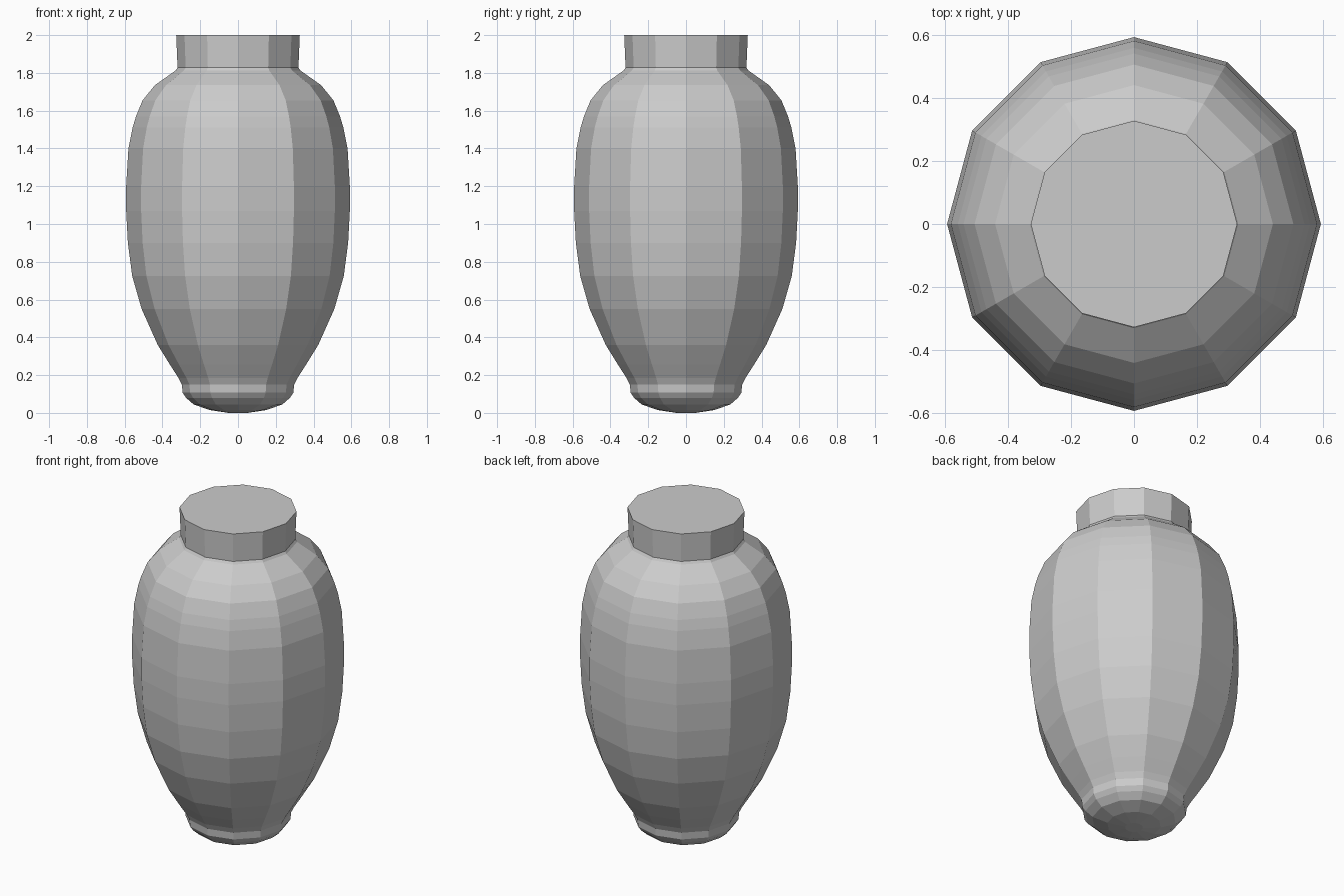
import bpy, bmesh
from math import cos, sin, pi

if "Cube" in bpy.data.objects:
    bpy.data.objects.remove(bpy.data.objects["Cube"])

SIDES = 12


def lathe(name, profile, sides=SIDES):
    """Spin a (radius, z) profile round the z axis with flat faces and capped ends."""
    bm = bmesh.new()
    rings = [[bm.verts.new((r * cos(2 * pi * i / sides), r * sin(2 * pi * i / sides), z))
              for i in range(sides)] for r, z in profile]
    for low, high in zip(rings, rings[1:]):
        for i in range(sides):
            j = (i + 1) % sides
            bm.faces.new((low[i], low[j], high[j], high[i]))
    bm.faces.new(rings[0][::-1])
    bm.faces.new(rings[-1])
    mesh = bpy.data.meshes.new(name)
    bm.to_mesh(mesh)
    bm.free()
    obj = bpy.data.objects.new(name, mesh)
    bpy.context.collection.objects.link(obj)
    return obj


# Single closed jar: rounded base, foot band, belly, shoulder, neck
lathe("jar", [
    # rounded base
    (0.05, 0.0), (0.15, 0.015), (0.235, 0.045), (0.275, 0.08), (0.293, 0.107),
    # foot band
    (0.297, 0.15), (0.315, 0.185),
    # belly
    (0.36, 0.255), (0.425, 0.36), (0.51, 0.55), (0.56, 0.725), (0.583, 0.9),
    (0.592, 1.07), (0.592, 1.2), (0.58, 1.4),
    # shoulder
    (0.558, 1.51), (0.54, 1.57), (0.505, 1.655), (0.44, 1.735), (0.33, 1.813),
    # neck and flat top
    (0.32, 1.828), (0.327, 2.0),
])
